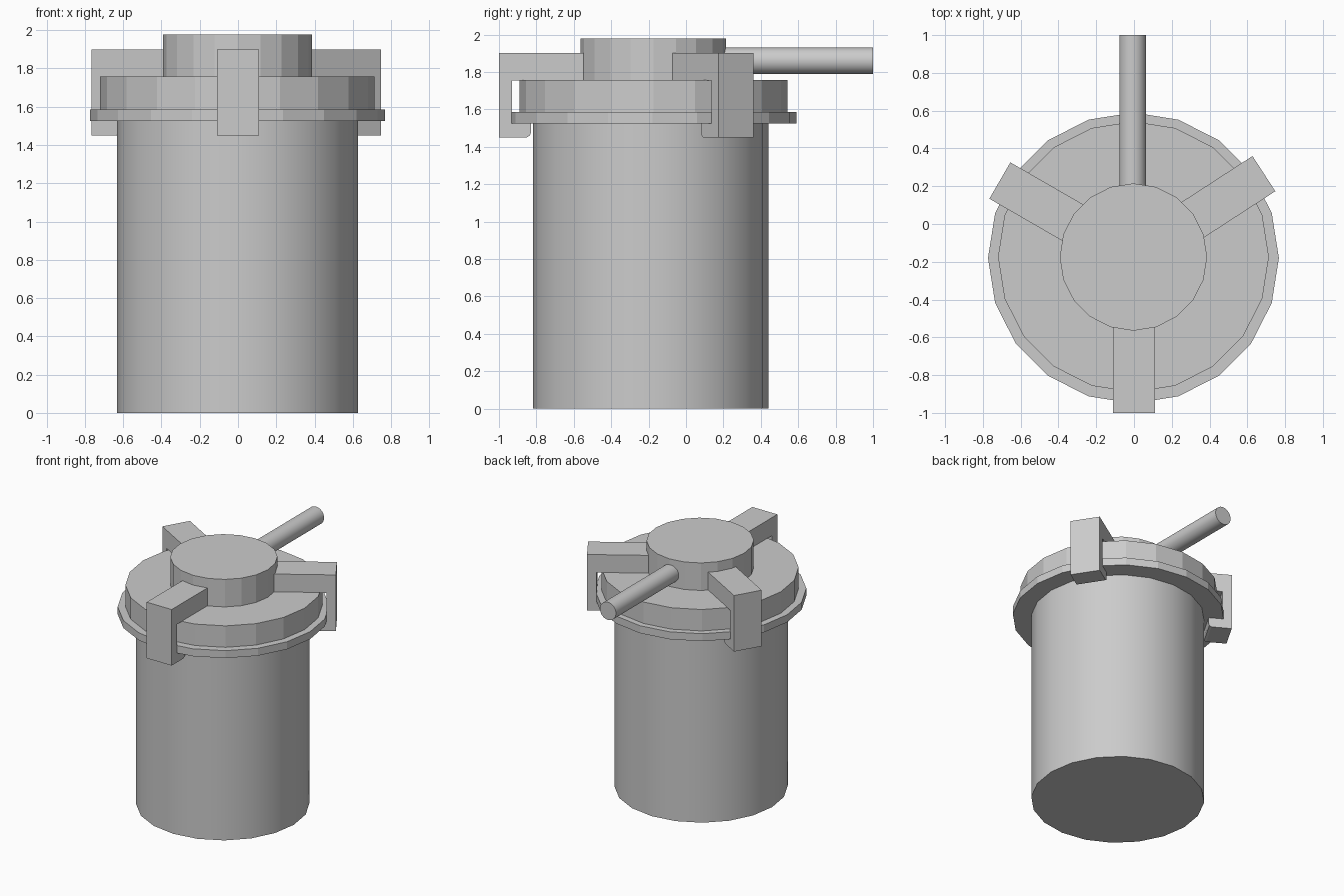
import bpy, bmesh, math
from mathutils import Matrix, Vector

cube = bpy.data.objects.get("Cube")
if cube:
    bpy.data.objects.remove(cube, do_unlink=True)

# Single grey metal
metal = bpy.data.materials.new("grey metal")
metal.use_nodes = True
GREY = (0.6, 0.6, 0.6, 1)
metal.diffuse_color = GREY
metal.node_tree.nodes["Principled BSDF"].inputs["Base Color"].default_value = GREY

AXIS_Y = -0.18  # canister axis


def add_object(name, bm, smooth=False):
    bmesh.ops.recalc_face_normals(bm, faces=bm.faces)
    mesh = bpy.data.meshes.new(name)
    bm.to_mesh(mesh)
    bm.free()
    mesh.materials.append(metal)
    obj = bpy.data.objects.new(name, mesh)
    bpy.context.collection.objects.link(obj)
    if smooth:
        bpy.ops.object.select_all(action='DESELECT')
        obj.select_set(True)
        bpy.context.view_layer.objects.active = obj
        bpy.ops.object.shade_smooth_by_angle(angle=math.radians(30))
    return obj


def cylinder(name, radius, low, high, y=AXIS_Y, sides=20, smooth=False):
    bm = bmesh.new()
    place = Matrix.Translation((-0.003, y, (low + high) / 2))
    bmesh.ops.create_cone(bm, cap_ends=True, segments=sides, radius1=radius,
                          radius2=radius, depth=high - low, matrix=place)
    # turn so that a corner lies on each main axis
    return add_object(name, bm, smooth)


# Canister and lid stack
cylinder("body", 0.63, 0, 1.53, y=-0.188, smooth=True)
cylinder("rim", 0.77, 1.525, 1.585, y=-0.18)
cylinder("lid", 0.717, 1.58, 1.757, y=-0.174)
cylinder("hub", 0.39, 1.75, 1.978, y=-0.175)

# Handle rod pointing backwards
bm = bmesh.new()
place = Matrix.Translation((-0.007, 0.57, 1.86)) @ Matrix.Rotation(math.pi / 2, 4, 'X')
bmesh.ops.create_cone(bm, cap_ends=True, segments=32, radius1=0.071,
                      radius2=0.071, depth=0.86, matrix=place)
add_object("handle", bm, True)

# Hooked clamps: radial profile (distance from axis, height), extruded sideways
CLAMP = [(0.3, 1.90), (0.82, 1.90), (0.82, 1.45), (0.67, 1.45), (0.655, 1.46),
         (0.65, 1.475), (0.65, 1.525), (0.75, 1.525), (0.75, 1.755), (0.3, 1.755)]
WIDTH = 0.222


def clamp(name, degrees):
    bm = bmesh.new()
    face = bm.faces.new([bm.verts.new((r, -WIDTH / 2, z)) for r, z in CLAMP])
    side = bmesh.ops.extrude_face_region(bm, geom=[face])["geom"]
    moved = [v for v in side if isinstance(v, bmesh.types.BMVert)]
    bmesh.ops.translate(bm, verts=moved, vec=Vector((0, WIDTH, 0)))
    bm.transform(Matrix.Translation((0, AXIS_Y, 0))
                 @ Matrix.Rotation(math.radians(degrees), 4, 'Z'))
    add_object(name, bm)


for name, degrees in (("front_clamp", -90), ("left_clamp", 33), ("right_clamp", 150)):
    clamp(name, degrees)
